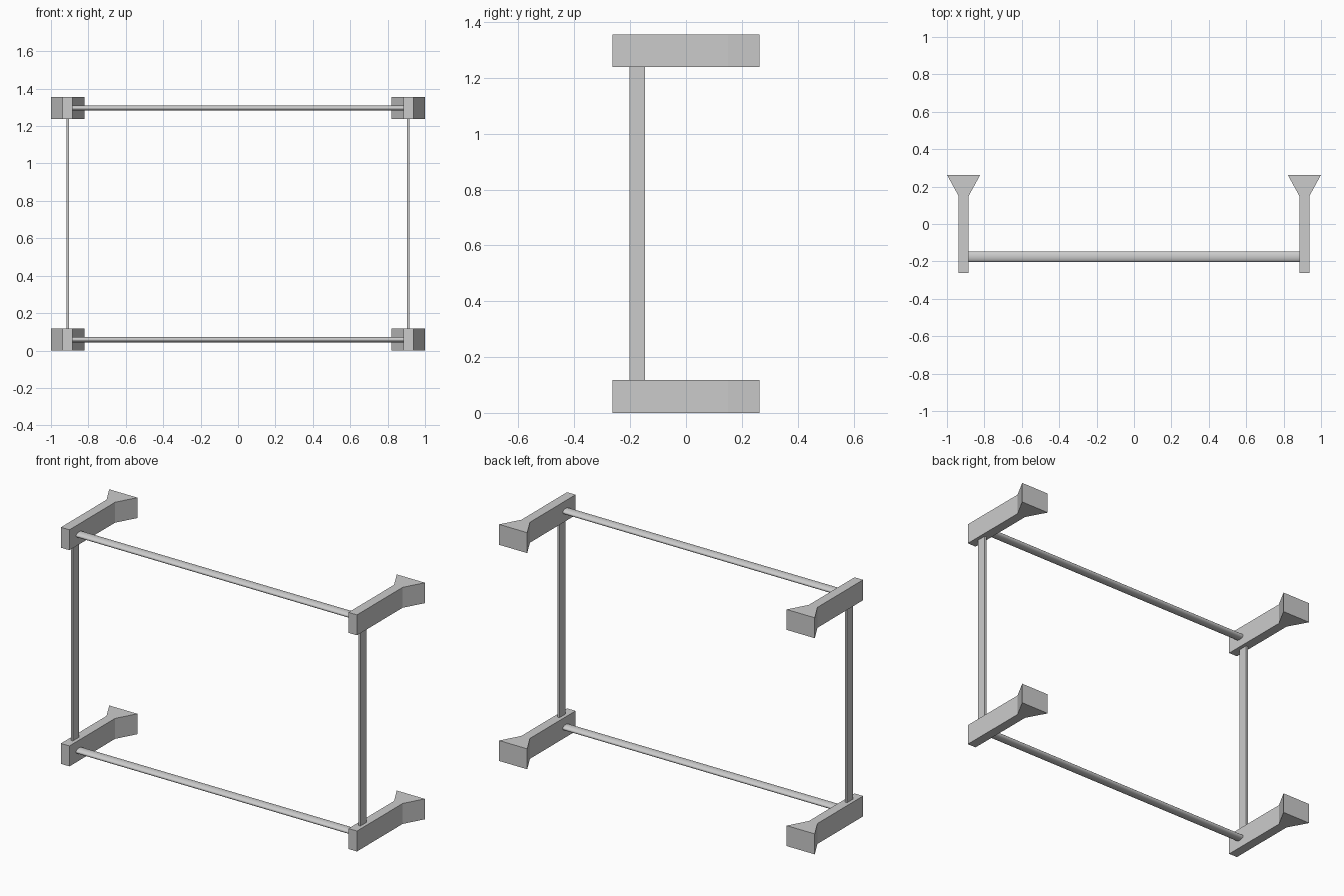
import bpy, bmesh, math

cube = bpy.data.objects.get("Cube")
if cube:
    bpy.data.objects.remove(cube, do_unlink=True)

grey = bpy.data.materials.new("plain grey")
grey.use_nodes = True
colour = (0.6, 0.6, 0.6, 1)
grey.diffuse_color = colour
grey.node_tree.nodes["Principled BSDF"].inputs["Base Color"].default_value = colour

BRACKET_X = 0.911
BAR_Y = -0.175
BRACKET_H = 0.117
TOP_Z = 1.238


def add_object(name, bm):
    bmesh.ops.recalc_face_normals(bm, faces=bm.faces)
    mesh = bpy.data.meshes.new(name)
    bm.to_mesh(mesh)
    bm.free()
    mesh.materials.append(grey)
    obj = bpy.data.objects.new(name, mesh)
    bpy.context.collection.objects.link(obj)
    return obj


def bracket(name, x, z):
    """Straight arm that flares out into a wide foot at the back."""
    half = [(0.027, -0.263), (0.027, 0.15), (0.089, 0.263)]
    outline = half + [(-px, py) for px, py in reversed(half)]
    bm = bmesh.new()
    base = bm.faces.new([bm.verts.new((x + px, py, z)) for px, py in outline])
    top = bmesh.ops.extrude_face_region(bm, geom=[base])["geom"]
    verts = [v for v in top if isinstance(v, bmesh.types.BMVert)]
    bmesh.ops.translate(bm, verts=verts, vec=(0, 0, BRACKET_H))
    return add_object(name, bm)


def upright(name, x):
    """Thin flat strip joining the lower and upper bracket."""
    bm = bmesh.new()
    bmesh.ops.create_cube(bm, size=1)
    height = TOP_Z - BRACKET_H
    bmesh.ops.scale(bm, verts=bm.verts, vec=(0.013, 0.056, height))
    bmesh.ops.translate(bm, verts=bm.verts, vec=(x, BAR_Y, BRACKET_H + height / 2))
    return add_object(name, bm)


def rail(name, z):
    """Oval bar between the left and right brackets."""
    bpy.ops.mesh.primitive_cylinder_add(
        vertices=32, radius=1, depth=2 * (BRACKET_X - 0.027),
        location=(0, BAR_Y, z), rotation=(0, math.pi / 2, 0))
    obj = bpy.context.object
    obj.name = name
    obj.scale = (0.0145, 0.028, 1)
    bpy.ops.object.transform_apply(location=False, rotation=True, scale=True)
    obj.data.materials.append(grey)
    bpy.ops.object.shade_smooth_by_angle()


for side, sign in (("left", 1), ("right", -1)):
    bracket(f"lower_{side}_bracket", sign * BRACKET_X, 0)
    bracket(f"upper_{side}_bracket", sign * BRACKET_X, TOP_Z)
    upright(f"{side}_upright", sign * BRACKET_X)

rail("lower_rail", BRACKET_H / 2)
rail("upper_rail", TOP_Z + BRACKET_H / 2)
